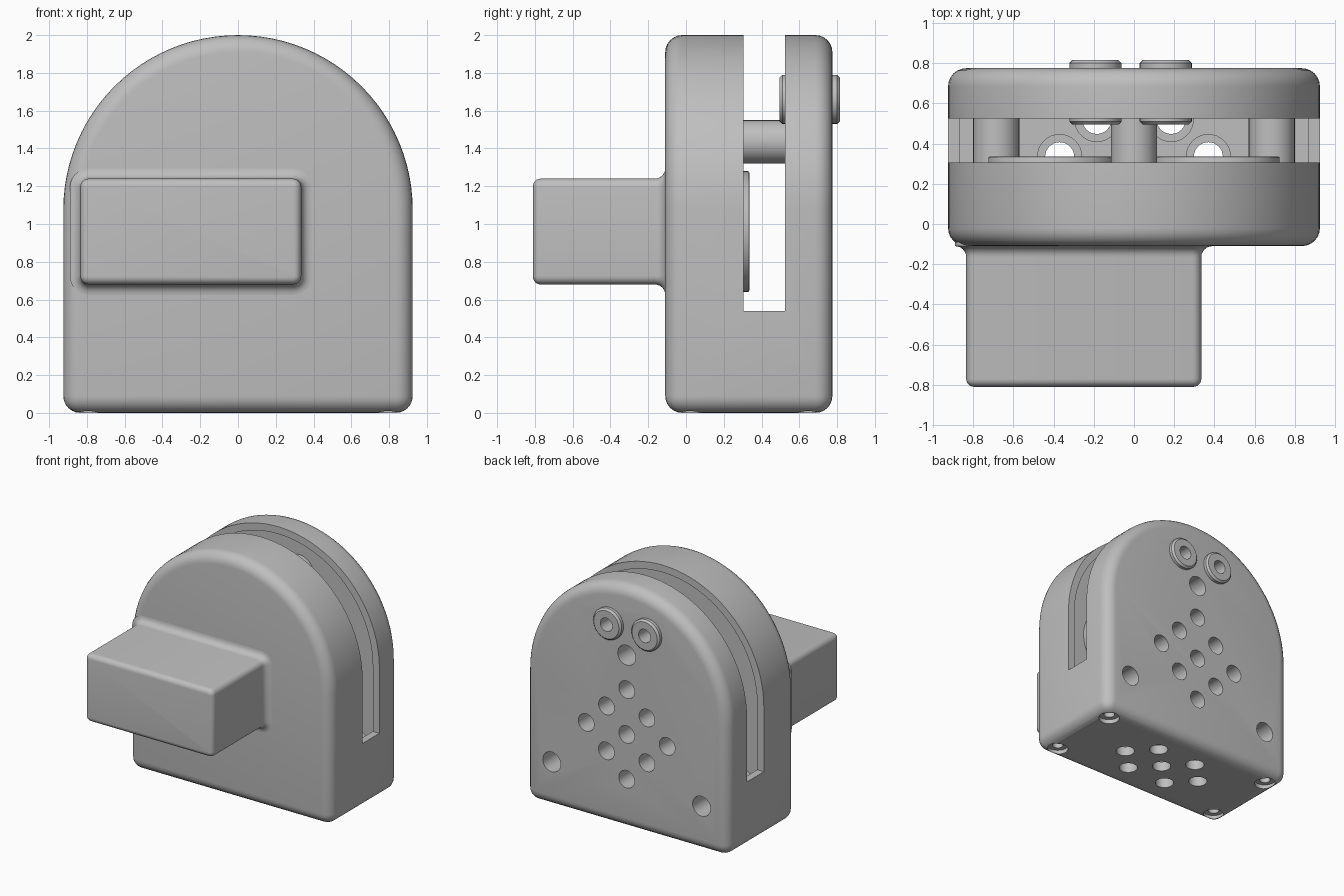
import bpy, bmesh, math
from mathutils import Matrix, Vector

if "Cube" in bpy.data.objects:
    bpy.data.objects.remove(bpy.data.objects["Cube"], do_unlink=True)

grey = bpy.data.materials.new("plain grey")
grey.use_nodes = True
colour = (0.52, 0.52, 0.52, 1)
grey.diffuse_color = colour
grey.node_tree.nodes["Principled BSDF"].inputs["Base Color"].default_value = colour

parts = []


def add_object(name, bm, part=True):
    bmesh.ops.recalc_face_normals(bm, faces=bm.faces[:])
    mesh = bpy.data.meshes.new(name)
    bm.to_mesh(mesh)
    bm.free()
    mesh.materials.append(grey)
    obj = bpy.data.objects.new(name, mesh)
    bpy.context.collection.objects.link(obj)
    if part:
        parts.append(obj)
    else:
        obj.hide_render = True
    return obj


def loft(rings, closed=False):
    """Skin a list of point rings, capping the ends unless closed."""
    bm = bmesh.new()
    loops = [[bm.verts.new(p) for p in ring] for ring in rings]
    pairs = list(zip(loops, loops[1:]))
    if closed:
        pairs.append((loops[-1], loops[0]))
    else:
        bm.faces.new(loops[0])
        bm.faces.new(loops[-1])
    for a, b in pairs:
        for i in range(len(a)):
            j = (i + 1) % len(a)
            bm.faces.new((a[i], a[j], b[j], b[i]))
    return bm


def arch(y0, y1, half, base, centre=1.075, steps=48):
    """Prism with a straight foot and a round top."""
    outline = [(half, base), (-half, base)]
    for i in range(steps + 1):
        a = math.pi * (1 - i / steps)
        outline.append((half * math.cos(a), centre + half * math.sin(a)))
    return loft([[(x, y, z) for x, z in outline] for y in (y0, y1)])


def rod(axis, u, v, start, end, radius, sides=32):
    """Cylinder along y at (x, z) or along z at (x, y)."""
    ends = []
    for t in (start, end):
        ring = []
        for i in range(sides):
            a = math.tau * i / sides
            p, q = u + radius * math.cos(a), v + radius * math.sin(a)
            ring.append((p, t, q) if axis == "y" else (p, q, t))
        ends.append(ring)
    return loft(ends)


def bevel(obj, width, segments):
    m = obj.modifiers.new("round", "BEVEL")
    m.width, m.segments = width, segments
    m.limit_method, m.angle_limit = "ANGLE", math.radians(40)


def cut(obj, cutters):
    for c in cutters:
        m = obj.modifiers.new("cut", "BOOLEAN")
        m.operation, m.solver, m.object = "DIFFERENCE", "EXACT", c


def bake(obj):
    dg = bpy.context.evaluated_depsgraph_get()
    mesh = bpy.data.meshes.new_from_object(obj.evaluated_get(dg))
    obj.modifiers.clear()
    obj.data = mesh


# Main housing with rounded rims
housing = add_object("housing", arch(-0.11, 0.775, 0.925, 0))
bevel(housing, 0.09, 6)

# Hollow inside and the open slot around the top
slot = bmesh.new()
bmesh.ops.create_cube(slot, size=1, matrix=Matrix.Translation((0, 0.415, 1.54))
                      @ Matrix.Diagonal((3, 0.22, 2, 1)))
cutters = [add_object("cavity_cutter", arch(0.25, 0.58, 0.865, 0.12), False),
           add_object("slot_cutter", slot, False)]


def drill(*args):
    c = add_object("drill", rod(*args), False)
    cutters.append(c)
    return c


# Diamond of vent holes in the back
pitch = 0.185
for i in (-1, 0, 1):
    for j in (-1, 0, 1):
        drill("y", (i + j) * pitch, 0.78 + (i - j) * pitch, 0.55, 0.9, 0.072)

# Vent holes in the base, countersunk inside
for x, y in ((0, 0), (2, 0), (-2, 0), (1, 1), (-1, 1), (1, -1), (-1, -1)):
    drill("z", x * pitch, 0.335 + y * pitch, -0.1, 0.2, 0.072)
    if y >= 0:
        drill("z", x * pitch, 0.335 + y * pitch, 0.08, 0.19, 0.11)

# Stepped recesses in the base corners
for x in (-0.795, 0.795):
    for y in (0.02, 0.645):
        drill("z", x, y, -0.1, 0.035, 0.08)
        drill("z", x, y, -0.1, 0.1, 0.042)

# Screw posts across the slot, bored from the back
post_places = {"top": (0, 1.435), "left": (0.685, 0.37), "right": (-0.685, 0.37)}
for side, (x, z) in post_places.items():
    bore = drill("y", x, z, 0.42, 0.9, 0.082)
    post = add_object(side + "_post", rod("y", x, z, 0.22, 0.63, 0.115))
    cut(post, [bore])

# Grommets through the back wall
for side, x in (("right", -0.192), ("left", 0.158)):
    drill("y", x, 1.66, 0.45, 0.9, 0.08)
    profile = [(0.055, 0.495), (0.115, 0.495), (0.13, 0.51), (0.13, 0.6),
               (0.09, 0.6), (0.09, 0.765), (0.13, 0.765), (0.13, 0.8),
               (0.115, 0.815), (0.055, 0.815)]
    rings = [[(x + r * math.cos(math.tau * i / 32), y,
               1.66 + r * math.sin(math.tau * i / 32)) for i in range(32)]
             for r, y in profile]
    add_object(side + "_grommet", loft(rings, closed=True))

cut(housing, cutters)

# Round discs on the inner face of the front half
for side, x in (("right", -0.405), ("left", 0.405)):
    disc = add_object(side + "_disc", rod("y", x, 0.96, 0.23, 0.335, 0.32, 48))
    bevel(disc, 0.008, 2)


# Front block, rounded at the tip and flared where it meets the housing
def block_ring(y, grow):
    ring = []
    corner = 0.045 + grow
    for k, (sx, sz) in enumerate(((1, 1), (-1, 1), (-1, -1), (1, -1))):
        cx, cz = -0.25 + sx * 0.54, 0.96 + sz * 0.235
        for i in range(7):
            a = math.pi / 2 * (k + i / 6)
            ring.append((cx + corner * math.cos(a), y, cz + corner * math.sin(a)))
    return ring


sections = []
for i in range(7):
    a = math.pi / 2 * i / 6
    sections.append((-0.81 + 0.04 * (1 - math.sin(a)), -0.04 * (1 - math.cos(a))))
sections.reverse()
sections = [(-0.81 + 0.04 * (1 - math.cos(math.pi / 2 * i / 6)),
             -0.04 * (1 - math.sin(math.pi / 2 * i / 6))) for i in range(7)]
sections += [(-0.165 + 0.055 * math.sin(math.pi / 2 * i / 6),
              0.055 * (1 - math.cos(math.pi / 2 * i / 6))) for i in range(7)]
sections.append((-0.09, 0.055))
add_object("front_block", loft([block_ring(y, g) for y, g in sections]))

# Fix the cuts, drop the helpers and shade
bpy.context.view_layer.update()
for obj in parts:
    bake(obj)
for c in cutters:
    bpy.data.objects.remove(c, do_unlink=True)
bpy.ops.object.select_all(action="DESELECT")
for obj in parts:
    obj.select_set(True)
bpy.context.view_layer.objects.active = housing
bpy.ops.object.shade_smooth_by_angle(angle=math.radians(35))
